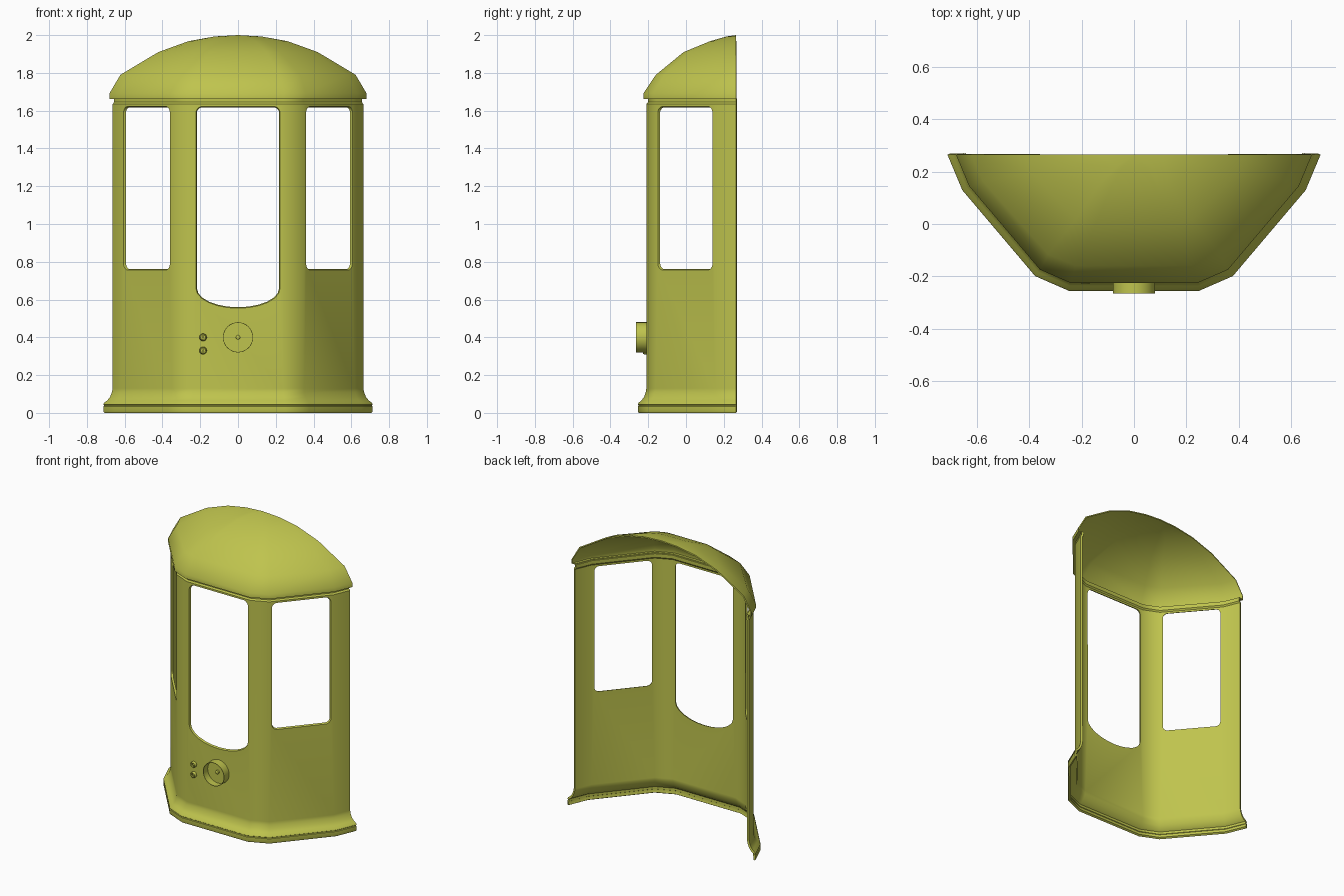
import bpy, bmesh, math
from mathutils import Vector

cube = bpy.data.objects.get("Cube")
if cube:
    bpy.data.objects.remove(cube)

paint = bpy.data.materials.new("olive_yellow_paint")
paint.use_nodes = True
COLOUR = (0.52, 0.55, 0.075, 1)
paint.diffuse_color = COLOUR
paint.node_tree.nodes["Principled BSDF"].inputs["Base Color"].default_value = COLOUR

BACK = 0.265
# Half of the wall plan, from the front centre to the open back
HALF = [(0.24, -0.21), (0.35, -0.162), (0.617, 0.153), (0.664, BACK)]
PLAN = [Vector((-x, y)) for x, y in reversed(HALF)] + [Vector(p) for p in HALF]


def offset_plan(d):
    """Plan moved outwards by d with mitred corners and the ends kept on the back plane."""
    edges = [(b - a).normalized() for a, b in zip(PLAN, PLAN[1:])]
    normals = [Vector((e.y, -e.x)) for e in edges]
    out = []
    for i, p in enumerate(PLAN):
        if i in (0, len(PLAN) - 1):
            n = normals[0 if i == 0 else -1]
            out.append(p + Vector((d / n.x, 0)))
        else:
            m = normals[i - 1] + normals[i]
            out.append(p + m * (d / (1 + normals[i - 1].dot(normals[i]))))
    return out


def make_object(name, bm):
    mesh = bpy.data.meshes.new(name)
    bm.to_mesh(mesh)
    bm.free()
    mesh.materials.append(paint)
    obj = bpy.data.objects.new(name, mesh)
    bpy.context.collection.objects.link(obj)
    return obj


def loft(rings, closed=False, caps=False, apex=None):
    bm = bmesh.new()
    rows = [[bm.verts.new(p) for p in ring] for ring in rings]
    n = len(rows[0])
    for low, high in zip(rows, rows[1:]):
        for i in range(n if closed else n - 1):
            j = (i + 1) % n
            bm.faces.new((low[i], low[j], high[j], high[i]))
    if caps:
        bm.faces.new(rows[0])
        bm.faces.new(rows[-1])
    if apex:
        tip = bm.verts.new(apex)
        for a, b in zip(rows[-1], rows[-1][1:]):
            bm.faces.new((a, b, tip))
    if closed:
        bmesh.ops.recalc_face_normals(bm, faces=bm.faces)
    return bm


def activate(obj):
    bpy.ops.object.select_all(action='DESELECT')
    obj.select_set(True)
    bpy.context.view_layer.objects.active = obj


def apply_modifier(obj, kind, **settings):
    mod = obj.modifiers.new(kind.title(), kind)
    for key, value in settings.items():
        setattr(mod, key, value)
    activate(obj)
    bpy.ops.object.modifier_apply(modifier=mod.name)


def smooth(obj, degrees):
    activate(obj)
    bpy.ops.object.shade_smooth_by_angle(angle=math.radians(degrees))


def window_outline(hw, z0, z1, rx, rz, grow):
    """Opening with small round top corners and elliptical bottom corners."""
    r, pts = 0.03, []
    corners = [(hw - r, z1 - r, r, r, 0), (r - hw, z1 - r, r, r, 90),
               (rx - hw, z0 + rz, rx, rz, 180), (hw - rx, z0 + rz, rx, rz, 270)]
    for cx, cz, ax, az, start in corners:
        for k in range(7):
            a = math.radians(start + 15 * k)
            p = Vector((cx + (ax + grow) * math.cos(a), cz + (az + grow) * math.sin(a)))
            if not pts or (p - pts[-1]).length > 1e-5:
                pts.append(p)
    return pts


def window_cutter(name, centre, tangent, hw, z0, z1, rx, rz):
    t = Vector((*tangent, 0)).normalized()
    normal = Vector((t.y, -t.x, 0))
    rings = []
    for depth, grow in ((0.03, 0.018), (-0.015, 0), (-0.05, 0)):
        rings.append([Vector((*centre, 0)) + t * p.x + normal * depth + Vector((0, 0, p.y))
                      for p in window_outline(hw, z0, z1, rx, rz, grow)])
    cutter = make_object(name, loft(rings, closed=True, caps=True))
    cutter.hide_render = True
    return cutter


# Wall shell with flared foot and recessed top lip: (outward offset, height)
WALL = [(0.040, 0), (0.045, 0.008), (0.045, 0.034), (0.041, 0.037), (0.041, 0.041),
        (0.045, 0.044), (0.041, 0.054), (0.026, 0.066), (0.012, 0.085), (0.003, 0.11),
        (0, 0.13), (0, 1.635), (-0.008, 1.645), (-0.008, 1.665)]
wall = make_object("cab_wall", loft([[(p.x, p.y, z) for p in offset_plan(d)] for d, z in WALL]))
apply_modifier(wall, 'SOLIDIFY', thickness=0.014, offset=-1)

# Window openings with bevelled edges
cutters = [window_cutter("front_window_cutter", (0, -0.21), (1, 0), 0.217, 0.56, 1.617, 0.217, 0.1)]
a, b = Vector(HALF[1]), Vector(HALF[2])
mid = a.lerp(b, 0.5)
for side, label in ((1, "left"), (-1, "right")):
    cutters.append(window_cutter(label + "_window_cutter", (side * mid.x, mid.y),
                                 (b.x - a.x, side * (b.y - a.y)), 0.184, 0.762, 1.617, 0.03, 0.03))
for cutter in cutters:
    apply_modifier(wall, 'BOOLEAN', object=cutter, operation='DIFFERENCE', solver='EXACT')
    bpy.data.objects.remove(cutter)
smooth(wall, 36)
apply_modifier(wall, 'WEIGHTED_NORMAL', keep_sharp=True)

# Domed half roof: rim rings, then rings shrinking towards the back of the ridge
rim = offset_plan(0.015)
rings = [[(p.x, p.y, 1.662) for p in offset_plan(-0.014)], [(p.x, p.y, 1.662) for p in rim]]
DOME = [(1, 1, 1.692), (0.915, 0.866, 1.79), (0.62, 0.567, 1.91), (0.385, 0.28, 1.968), (0.18, 0.1, 1.993)]
for sx, sy, z in DOME:
    rings.append([(p.x * sx, BACK - (BACK - p.y) * sy, z) for p in rim])
roof = make_object("roof", loft(rings, apex=(0, BACK, 2)))
apply_modifier(roof, 'SOLIDIFY', thickness=0.008, offset=-1)
smooth(roof, 42)


def lathe(name, x, z, profile, sides):
    """Turned part on an axis along y: profile of (radius, y)."""
    turns = [2 * math.pi * i / sides for i in range(sides)]
    rows = [[(x + r * math.cos(t), y, z + r * math.sin(t)) for t in turns] for r, y in profile]
    smooth(make_object(name, loft(rows, closed=True, caps=True)), 40)


# Hollow headlamp housing with its centre pin
lathe("headlamp", 0, 0.4, [(0.08, -0.2), (0.08, -0.265), (0.077, -0.265), (0.077, -0.218),
                           (0.012, -0.218), (0.012, -0.23), (0.008, -0.233)], 32)

# Two small sockets beside the lamp
for name, z in (("upper_socket", 0.4), ("lower_socket", 0.33)):
    lathe(name, -0.185, z, [(0.02, -0.2), (0.02, -0.222), (0.016, -0.228), (0.011, -0.228),
                            (0.011, -0.214), (0.006, -0.214), (0.006, -0.222)], 16)
